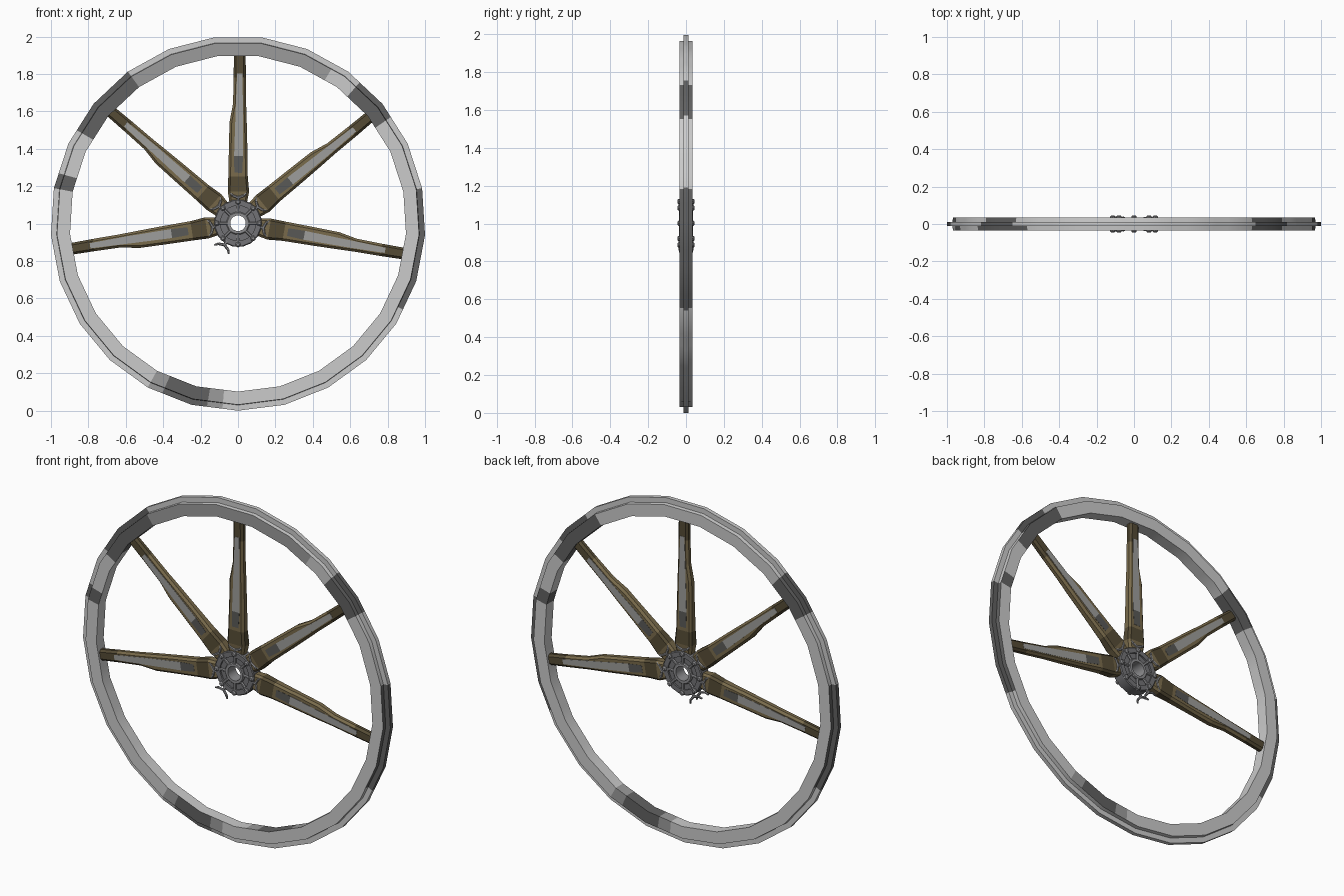
import bpy, bmesh, math
from mathutils import Vector, Matrix

if "Cube" in bpy.data.objects:
    bpy.data.objects.remove(bpy.data.objects["Cube"])

CZ = 1.002
CENTRE = Matrix.Translation((0, 0, CZ))


def material(name, col):
    m = bpy.data.materials.new(name)
    m.diffuse_color = (*col, 1)
    m.use_nodes = True
    m.node_tree.nodes["Principled BSDF"].inputs["Base Color"].default_value = m.diffuse_color
    return m


WOOD = material("weathered_wood", (0.19, 0.145, 0.07))
DARK_WOOD = material("dark_wood", (0.09, 0.07, 0.035))
IRON = material("iron", (0.17, 0.17, 0.18))
DISC = material("worn_iron", (0.27, 0.27, 0.28))
STRIP = material("strip_steel", (0.34, 0.34, 0.33))
STRIP_DARK = material("strip_tarnish", (0.1, 0.1, 0.095))
STEEL = [material("steel_" + n, (v, v, v)) for n, v in
         (("light", 0.62), ("mid", 0.33), ("dark", 0.12))]


def finish(name, bm, mats=(), smooth=None):
    bmesh.ops.recalc_face_normals(bm, faces=bm.faces)
    me = bpy.data.meshes.new(name)
    bm.to_mesh(me)
    bm.free()
    ob = bpy.data.objects.new(name, me)
    bpy.context.collection.objects.link(ob)
    for m in mats:
        me.materials.append(m)
    if smooth:
        bpy.ops.object.select_all(action='DESELECT')
        ob.select_set(True)
        bpy.context.view_layer.objects.active = ob
        bpy.ops.object.shade_smooth_by_angle(angle=math.radians(smooth))
    return ob


def ring(name, profile, n, start, mats=(), smooth=None, sub=1, tone=None):
    """Sweep a closed (radius, y) profile round the axle; sub splits each straight side."""
    bm = bmesh.new()
    loops, angs = [], []
    for i in range(n):
        a, b = (start + math.tau * k / n for k in (i, i + 1))
        for s in range(sub):
            t = s / sub
            x = (1 - t) * math.cos(a) + t * math.cos(b)
            z = (1 - t) * math.sin(a) + t * math.sin(b)
            angs.append(math.degrees(a + (b - a) * (t + 0.5 / sub)) % 360)
            loops.append([bm.verts.new((r * x, y, CZ + r * z)) for r, y in profile])
    k = len(profile)
    for i, p in enumerate(loops):
        q = loops[(i + 1) % len(loops)]
        for j in range(k):
            f = bm.faces.new((p[j], q[j], q[(j + 1) % k], p[(j + 1) % k]))
            if tone:
                f.material_index = tone(angs[i], j)
    return finish(name, bm, mats, smooth)


def loft(bm, sections, tones=None):
    """Skin a list of equal-length point loops and cap both ends."""
    rows = [[bm.verts.new(p) for p in s] for s in sections]
    k = len(rows[0])
    for i, (p, q) in enumerate(zip(rows, rows[1:])):
        for j in range(k):
            f = bm.faces.new((p[j], p[(j + 1) % k], q[(j + 1) % k], q[j]))
            if tones:
                f.material_index = tones[i]
    bm.faces.new(rows[0])
    bm.faces.new(rows[-1])


def rod(bm, a, b, r1, r2, sides=6):
    a, b = Vector(a), Vector(b)
    d = b - a
    m = Matrix.Translation((a + b) / 2) @ d.to_track_quat('Z', 'Y').to_matrix().to_4x4()
    bmesh.ops.create_cone(bm, cap_ends=True, segments=sides, radius1=r1,
                          radius2=r2, depth=d.length, matrix=m)


def turn(deg):
    return CENTRE @ Matrix.Rotation(-math.radians(deg), 4, 'Y')


def rim_tone(ang, j):
    """Tarnished patches on the rim; the back mirrors the front."""
    if 3 <= j <= 5:
        ang = ang if math.cos(math.radians(ang)) > 0 else (180 - ang) % 360
    elif j > 5:
        ang = (180 - ang) % 360
    if any(a < ang < b for a, b in ((34, 49), (127, 149), (164, 169.5), (246, 260))):
        return 2
    if 1 <= j <= 5 and (ang > 334 or ang < 12):
        return 2
    return 1 if 60 < ang < 127 and j == 0 or 240 < ang < 266 else 0


# Rim: 25 straight sides with a narrow tread ridge
ring("rim", [(0.9, -0.034), (0.97, -0.034), (0.972, -0.012), (1.002, -0.012),
             (1.002, 0.012), (0.972, 0.012), (0.97, 0.034), (0.9, 0.034)],
     25, -math.pi / 2, STEEL, 30, 3, rim_tone)

# Spokes: (radius, clockwise edge, counter-clockwise edge, half thickness)
STATIONS = [(0.10, -0.045, 0.045, 0.026), (0.17, -0.058, 0.056, 0.032),
            (0.25, -0.050, 0.054, 0.028), (0.42, -0.046, 0.052, 0.024),
            (0.54, -0.042, 0.050, 0.024), (0.64, -0.038, 0.032, 0.022),
            (0.78, -0.036, 0.030, 0.021), (0.915, -0.032, 0.030, 0.021)]
ANGLES = [-10.3, 39, 89.5, 138.8, 188.8]
for n, ang in enumerate(ANGLES, 1):
    bm = bmesh.new()
    secs = []
    c = 0.012
    for r, lo, hi, t in STATIONS:
        secs.append([(r, -t, lo + c), (r, -t, hi - c), (r, -t + c, hi), (r, t - c, hi),
                     (r, t, hi - c), (r, t, lo + c), (r, t - c, lo), (r, -t + c, lo)])
    loft(bm, secs, [0, 1, 0, 0, 0, 0, 1])
    bm.transform(turn(ang))
    finish(f"spoke_{n}", bm, (WOOD, DARK_WOOD))

    # Worn grey strips, part tarnished, on both faces of the spoke
    bm = bmesh.new()
    for s in (-1, 1):
        loft(bm, [[(r, s * 0.018, lo), (r, s * 0.018, hi), (r, s * y, hi), (r, s * y, lo)]
                  for r, lo, hi, y in ((0.27, -0.020, 0.022, 0.0285), (0.36, -0.024, 0.024, 0.0265),
                                       (0.60, -0.022, 0.018, 0.0245), (0.80, -0.016, 0.012, 0.0225))],
             [1, 0, 0])
    bm.transform(turn(ang))
    finish(f"spoke_strip_{n}", bm, (STRIP, STRIP_DARK))


# Hub rings
def band(name, r0, r1, h, mat):
    c = 0.005
    ring(name, [(r0, -h), (r1 - c, -h), (r1, -h + c), (r1, h - c), (r1 - c, h), (r0, h)],
         16, math.pi / 16, (mat,), 30)


band("axle_sleeve", 0.042, 0.062, 0.036, DISC)
band("hub_disc", 0.055, 0.115, 0.024, IRON)
band("hub_outer_ring", 0.095, 0.128, 0.034, IRON)

# Hub ribs and bolts, eight per face
ribs, bolts = bmesh.new(), bmesh.new()
for i in range(8):
    a = math.tau * i / 8
    d = Vector((math.cos(a), 0, math.sin(a)))
    for s in (-1, 1):
        y = Vector((0, s, 0))
        rod(ribs, d * 0.052 + y * 0.028, d * 0.125 + y * 0.032, 0.008, 0.008)
        rod(bolts, d * 0.114 + y * 0.025, d * 0.114 + y * 0.040, 0.015, 0.014, 8)
        rod(bolts, d * 0.114 + y * 0.040, d * 0.114 + y * 0.046, 0.014, 0.008, 8)
for name, bm in (("hub_ribs", ribs), ("hub_bolts", bolts)):
    bm.transform(CENTRE)
    finish(name, bm, (DISC,))

# Forked claws that grip the spoke roots, one left bare by a missing spoke
for n, ang in enumerate(ANGLES + [238], 1):
    bm = bmesh.new()
    k = 1 if n == 6 else 0.9
    for y in (-0.026 * k, 0.026 * k):
        rod(bm, (0.11, y, 0), (0.140, y * 1.2, 0), 0.009, 0.008)
        for s in (-1, 1):
            rod(bm, (0.137, y * 1.2, 0), (0.148, y * 1.25, s * 0.030), 0.008, 0.007)
            rod(bm, (0.148, y * 1.25, s * 0.030), (0.165, y * 1.1, s * 0.045), 0.007, 0.005)
    bm.transform(turn(ang))
    finish(f"hub_claw_{n}", bm, (DISC,))
